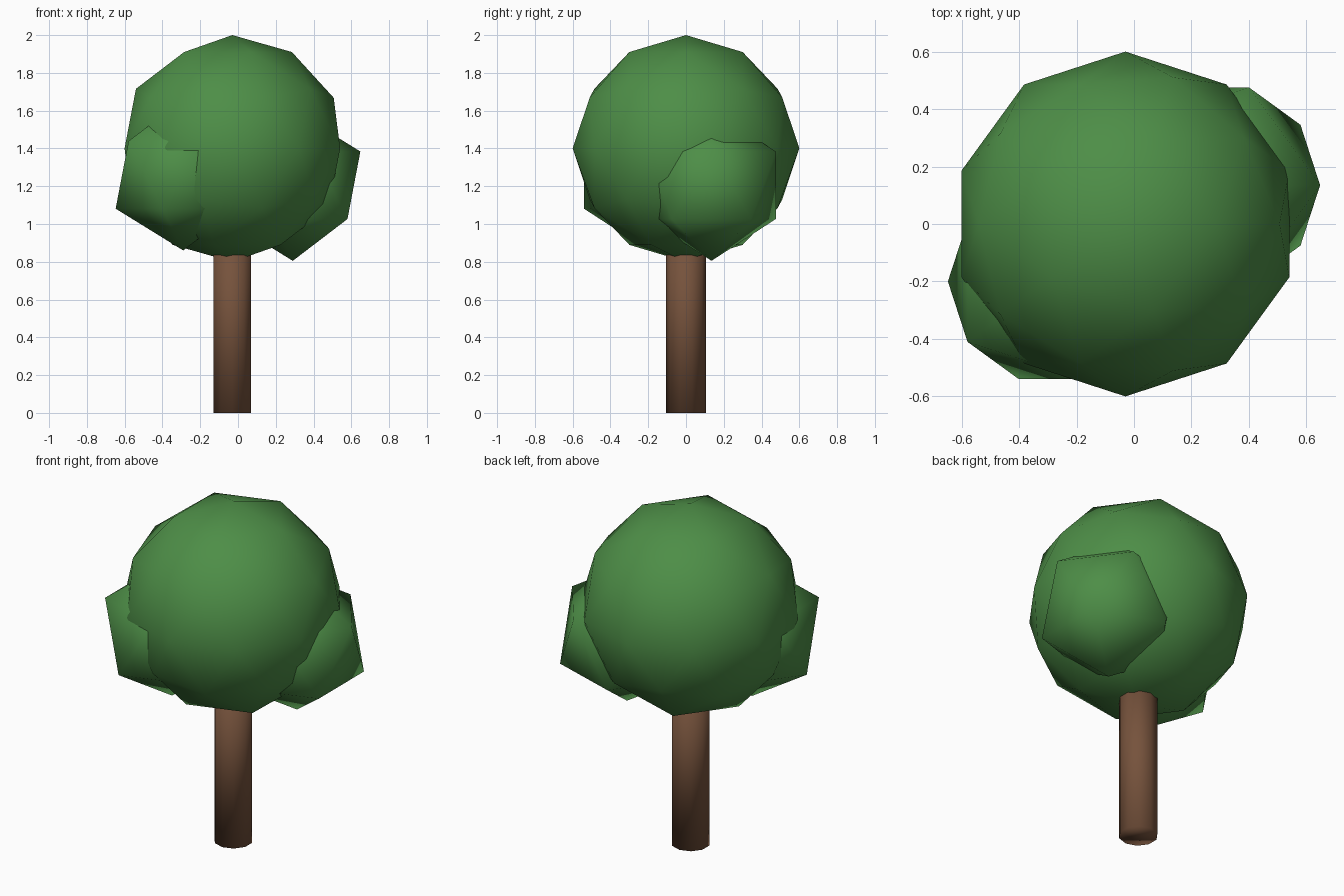
import bpy

cube = bpy.data.objects.get("Cube")
if cube:
    bpy.data.objects.remove(cube, do_unlink=True)


def make_material(name, rgb):
    mat = bpy.data.materials.new(name)
    mat.use_nodes = True
    color = (*rgb, 1.0)
    mat.diffuse_color = color
    mat.node_tree.nodes["Principled BSDF"].inputs["Base Color"].default_value = color
    return mat


def finish(name, mat):
    obj = bpy.context.object
    obj.name = name
    obj.data.name = name
    obj.data.materials.append(mat)
    bpy.ops.object.shade_smooth()
    return obj


def leaf_ball(name, center, radius, detail):
    bpy.ops.mesh.primitive_ico_sphere_add(
        subdivisions=detail, radius=radius, location=center)
    return finish(name, leaf_green)


leaf_green = make_material("leaf green", (0.075, 0.27, 0.063))
bark_brown = make_material("bark brown", (0.18, 0.085, 0.045))

# Trunk: ten-sided column running up into the foliage
trunk_height = 1.0
bpy.ops.mesh.primitive_cylinder_add(
    vertices=10, radius=0.105, depth=trunk_height,
    location=(-0.03, 0, trunk_height / 2))
finish("trunk", bark_brown)

# Foliage: one large crown with a smaller clump on each side
leaf_ball("crown", (-0.03, 0, 1.4), 0.6, 2)
leaf_ball("left_clump", (0.29, 0.135, 1.205), 0.4, 1)
leaf_ball("right_clump", (-0.29, -0.2, 1.26), 0.4, 1)
